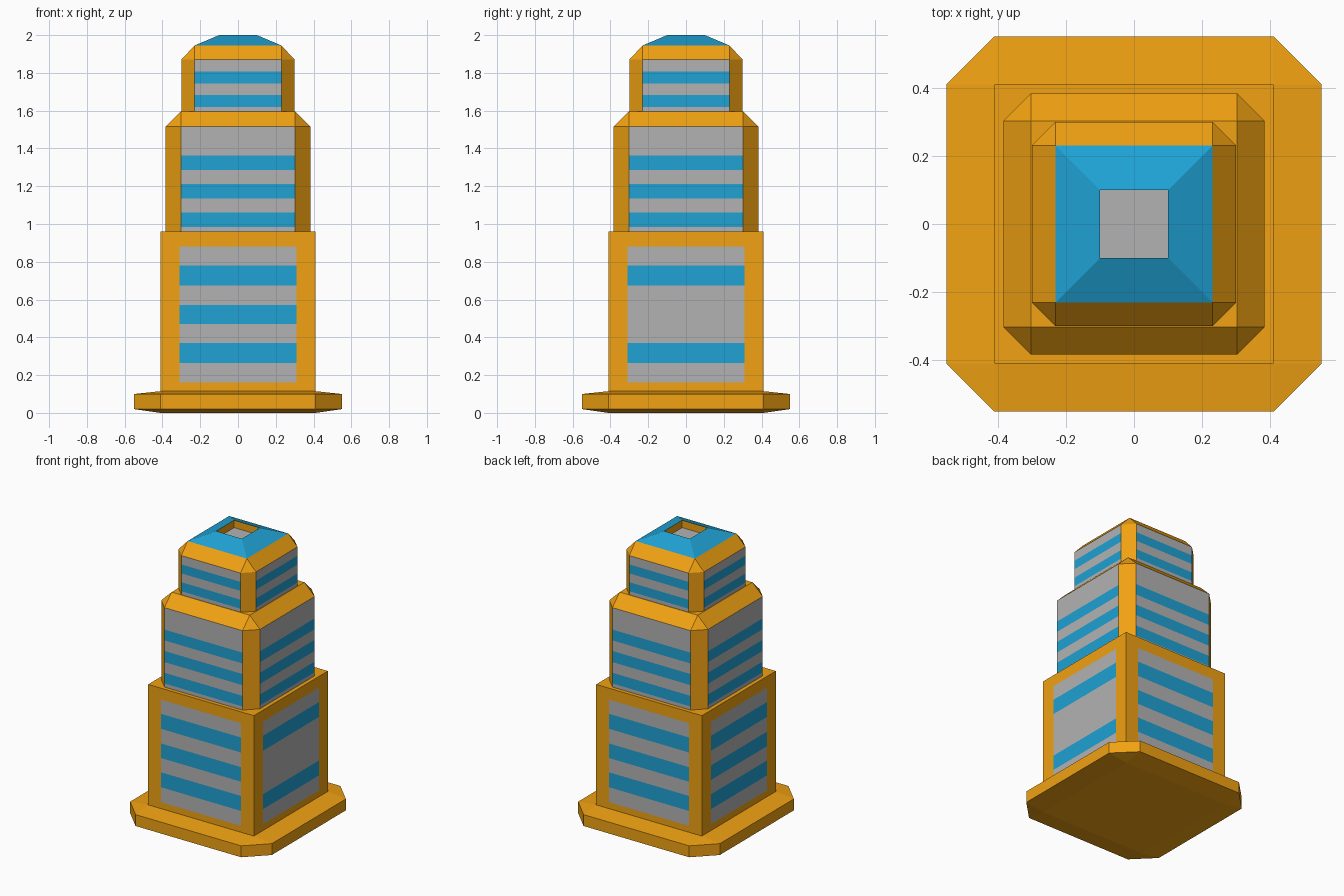
import bpy, bmesh

if "Cube" in bpy.data.objects:
    bpy.data.objects.remove(bpy.data.objects["Cube"])


def material(name, rgb):
    m = bpy.data.materials.new(name)
    m.diffuse_color = (*rgb, 1)
    m.use_nodes = True
    m.node_tree.nodes["Principled BSDF"].inputs["Base Color"].default_value = m.diffuse_color
    return m


ORANGE, BLUE, GREY = 0, 1, 2
MATERIALS = [material("orange", (0.88, 0.36, 0.006)),
             material("blue", (0.014, 0.36, 0.66)),
             material("grey", (0.45, 0.45, 0.45))]


def finish(name, bm):
    bmesh.ops.recalc_face_normals(bm, faces=bm.faces[:])
    mesh = bpy.data.meshes.new(name)
    bm.to_mesh(mesh)
    bm.free()
    for m in MATERIALS:
        mesh.materials.append(m)
    obj = bpy.data.objects.new(name, mesh)
    bpy.context.collection.objects.link(obj)


def chamfered_block(name, outer, inner, heights, panel=None, plain_right=None):
    """Square block with cut corners. heights: (z, is_square) rings.
    panel: (half width, bottom, top, list of blue (low, high) bands).
    plain_right: index of a band left grey on the right side."""
    points = set()
    for z, is_square in heights:
        a = inner if is_square else outer
        for sx in (-1, 1):
            for sy in (-1, 1):
                points |= {(sx * a, sy * inner, z), (sx * inner, sy * a, z)}
    bm = bmesh.new()
    for p in sorted(points):
        bm.verts.new(p)
    bmesh.ops.convex_hull(bm, input=bm.verts[:])
    bmesh.ops.dissolve_limit(bm, angle_limit=0.01, verts=bm.verts[:], edges=bm.edges[:])

    if panel:
        half, low, high, bands = panel
        # split the walls along the stripe and panel borders
        cuts = [((0, 0, z), (0, 0, 1)) for z in {low, high, *sum(bands, ())}
                if heights[0][0] < z < heights[-1][0]]
        if half < inner:
            cuts += [((s * half, 0, 0), (1, 0, 0)) for s in (-1, 1)]
            cuts += [((0, s * half, 0), (0, 1, 0)) for s in (-1, 1)]
        for co, no in cuts:
            bmesh.ops.bisect_plane(bm, geom=bm.verts[:] + bm.edges[:] + bm.faces[:],
                                   plane_co=co, plane_no=no, dist=1e-5)
        # colour the panel faces
        bm.normal_update()
        for f in bm.faces:
            c, n = f.calc_center_median(), f.normal
            if max(abs(n.x), abs(n.y)) < 0.99 or not low < c.z < high:
                continue
            if min(abs(c.x), abs(c.y)) > half:
                continue
            f.material_index = GREY
            for i, (b0, b1) in enumerate(bands):
                if b0 < c.z < b1 and not (i == plain_right and n.x > 0.9):
                    f.material_index = BLUE
    finish(name, bm)


# Eight-sided foot slab
chamfered_block("base_slab", 0.55, 0.41,
                [(0, True), (0.02, False), (0.10, False), (0.115, True)])

# Square lower storey with framed striped panels
chamfered_block("lower_storey", 0.41, 0.41, [(0.11, True), (0.96, True)],
                (0.31, 0.16, 0.88, [(0.265, 0.37), (0.47, 0.572), (0.675, 0.78)]),
                plain_right=1)

# Middle and upper storeys with cut corners and sloping shoulders
chamfered_block("middle_storey", 0.383, 0.303,
                [(0.96, False), (1.517, False), (1.595, True)],
                (0.303, 0.96, 1.517, [(0.985, 1.06), (1.135, 1.213), (1.287, 1.363)]))
chamfered_block("upper_storey", 0.30, 0.23,
                [(1.595, False), (1.87, False), (1.945, True)],
                (0.23, 1.595, 1.87, [(1.62, 1.683), (1.745, 1.808)]))

# Sloping roof with a square pit in the top
bm = bmesh.new()
rings = [[bm.verts.new((x * r, y * r, z)) for x, y in ((-1, -1), (1, -1), (1, 1), (-1, 1))]
         for r, z in ((0.23, 1.945), (0.10, 2.0), (0.10, 1.948))]
for lower, upper, colour in ((rings[0], rings[1], BLUE), (rings[1], rings[2], ORANGE)):
    for i in range(4):
        j = (i + 1) % 4
        bm.faces.new((lower[i], lower[j], upper[j], upper[i])).material_index = colour
bm.faces.new(rings[2]).material_index = GREY
finish("roof", bm)
